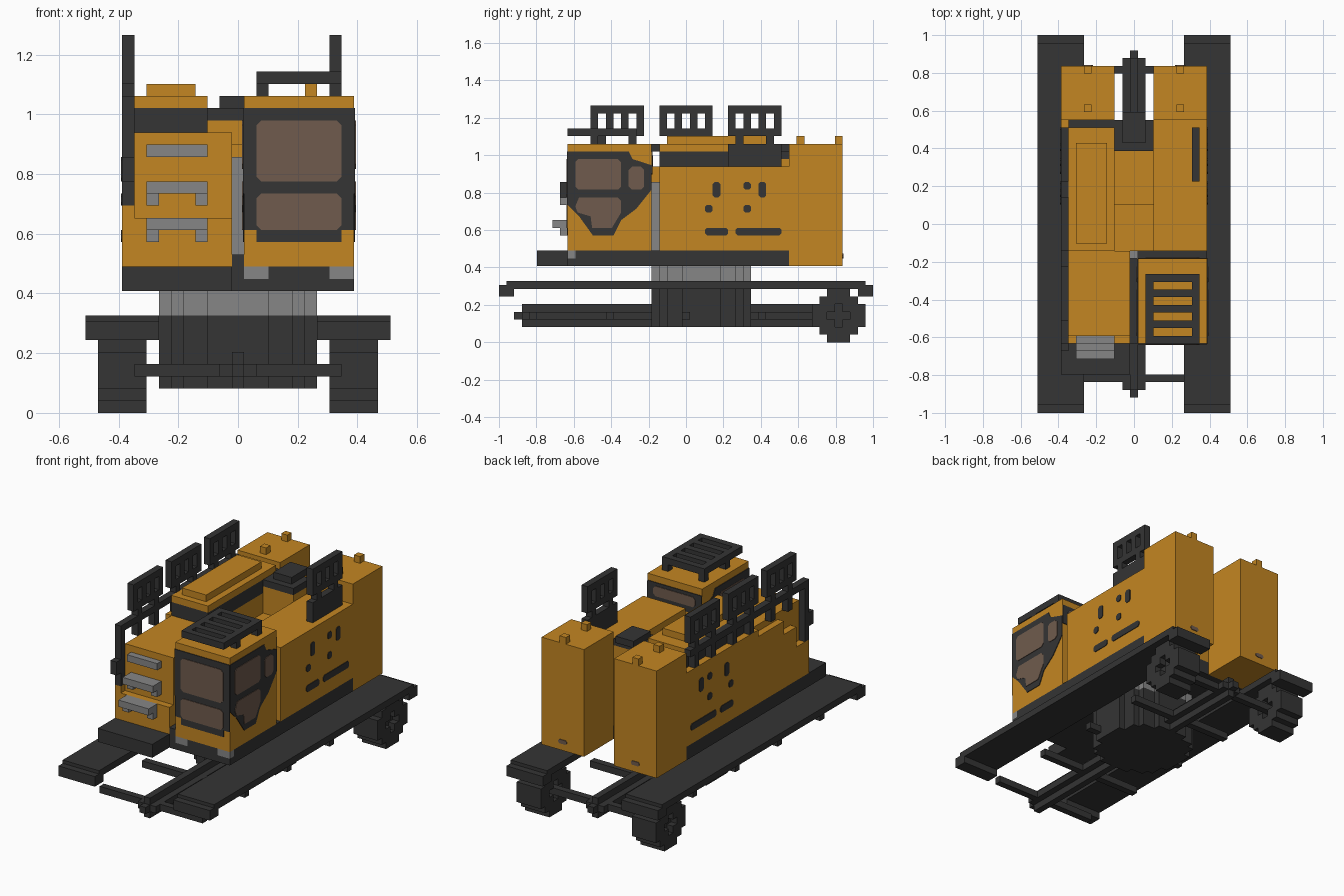
import bpy, bmesh, math
from mathutils import Vector

if "Cube" in bpy.data.objects:
    bpy.data.objects.remove(bpy.data.objects["Cube"], do_unlink=True)

# Everything is laid out on a grid of small cubes
UNIT = 2 / 49
MIDDLE = Vector((12.5, 24.5, 0))
WIDTH = 25


def material(name, red, green, blue):
    mat = bpy.data.materials.new(name)
    mat.use_nodes = True
    colour = (red, green, blue, 1)
    mat.diffuse_color = colour
    mat.node_tree.nodes["Principled BSDF"].inputs["Base Color"].default_value = colour
    return mat


ochre = material("ochre_paint", .55, .24, .016)
charcoal = material("charcoal_metal", .035, .035, .035)
grey = material("grey_metal", .24, .24, .24)
glass = material("brown_glass", .16, .105, .075)


def finish(name, mat, bm):
    bmesh.ops.recalc_face_normals(bm, faces=bm.faces)
    for vert in bm.verts:
        vert.co = (vert.co - MIDDLE) * UNIT
    mesh = bpy.data.meshes.new(name)
    bm.to_mesh(mesh)
    bm.free()
    mesh.materials.append(mat)
    obj = bpy.data.objects.new(name, mesh)
    bpy.context.scene.collection.objects.link(obj)
    return obj


def add_block(bm, xs, ys, zs):
    lo, hi = [Vector(corner) for corner in zip(xs, ys, zs)]
    cube = bmesh.ops.create_cube(bm, size=1)
    for vert in cube["verts"]:
        vert.co = (lo + hi) / 2 + vert.co * (hi - lo)


def flip(xs):
    return (WIDTH - xs[1], WIDTH - xs[0])


def box(name, mat, xs, ys, zs):
    bm = bmesh.new()
    add_block(bm, xs, ys, zs)
    return finish(name, mat, bm)


def pair(name, mat, xs, ys, zs):
    box("left_" + name, mat, flip(xs), ys, zs)
    box("right_" + name, mat, xs, ys, zs)


def plate(name, mat, axis, start, depth, points):
    """Thin panel lying across the x or y axis."""
    bm = bmesh.new()
    coords = [(start, a, b) if axis == "x" else (a, start, b) for a, b in points]
    face = bm.faces.new([bm.verts.new(co) for co in coords])
    grown = bmesh.ops.extrude_face_region(bm, geom=[face])["geom"]
    shift = Vector((depth, 0, 0)) if axis == "x" else Vector((0, depth, 0))
    for item in grown:
        if isinstance(item, bmesh.types.BMVert):
            item.co += shift
    return finish(name, mat, bm)


def rounded(a, b, c, d, cut=.4):
    """Rectangle outline with clipped corners."""
    return [(a + cut, c), (b - cut, c), (b, c + cut), (b, d - cut),
            (b - cut, d), (a + cut, d), (a, d - cut), (a, c + cut)]


def half_chord(radius, offset):
    return math.floor(math.sqrt(radius ** 2 - offset ** 2)) + .5


def stepped_drum(name, mat, centre, radius, zs):
    bm = bmesh.new()
    reach = int(radius)
    for row in range(-reach, reach + 1):
        half = half_chord(radius, row)
        y = centre[1] + row
        add_block(bm, (centre[0] - half, centre[0] + half), (y - .5, y + .5), zs)
    return finish(name, mat, bm)


def wheel(name, xs):
    """Blocky wheel with a cross-shaped recess in each side."""
    bm = bmesh.new()
    for u in range(-3, 4):
        for v in range(-3, 4):
            if abs(u) < half_chord(3.5, v):
                inset = 1 if abs(u) + abs(v) <= 1 else 0
                add_block(bm, (xs[0] + inset, xs[1] - inset), (u + 44, u + 45), (v + 3, v + 4))
    return finish(name, charcoal, bm)


# Undercarriage
pair("track_deck", charcoal, (0, 6), (1, 48), (7, 8))
for end, ys in (("front", (0, 2)), ("rear", (47, 49))):
    pair(end + "_track_lip", charcoal, (0, 6), ys, (6, 7.5))
wheel("right_wheel", (1, 5))
wheel("left_wheel", (20, 24))
for step in range(5):
    y = 4 + step * 10
    box("cross_bar", charcoal, (4, 21), (y, y + 1), (3, 4))
box("spine_core", charcoal, (12, 13), (2, 47), (3, 4))
box("spine_web", charcoal, (12, 13), (3, 46), (2, 5))
box("spine_flange", charcoal, (11, 14), (3, 46), (3, 4))
stepped_drum("pedestal", charcoal, (12.5, 26.5), 6.5, (2, 8))
stepped_drum("slew_ring", grey, (12.5, 26.5), 6.5, (8, 10))

# Body platform
box("platform", charcoal, (3, 22), (10, 38), (10, 12))
box("entry_deck", charcoal, (3, 12), (5, 10), (10, 12))
box("deck_divider", charcoal, (12, 13), (9, 20), (10, 13))
box("cab_sill", charcoal, (13, 22), (9, 10), (10, 11))
box("cab_sill_centre", charcoal, (15, 20), (9, 10), (11, 12))
box("inner_lamp", grey, (13, 15), (9, 10), (11, 12))
box("outer_lamp", grey, (20, 22), (9, 10), (11, 12))

# Machinery housing
box("stair_base", ochre, (3, 12), (9, 12), (12, 16))
box("stair_edge", ochre, (3, 4), (9, 12), (16, 17))
box("stair_tower", ochre, (4, 12), (10, 21), (12, 23))
box("stair_shoulder", ochre, (3, 4), (12, 15), (12, 20))
box("stair_side", ochre, (3, 4), (15, 21), (12, 22))
pair("housing", ochre, (3, 10), (21, 38), (12, 23))
box("housing_middle", ochre, (10, 15), (21, 27), (12, 22))
box("well_floor", ochre, (10, 15), (27, 34), (12, 20))
box("well_back", ochre, (10, 15), (34, 38), (12, 24))
box("gap_bracket", grey, (12, 13), (20, 21), (12, 21))
box("winch", charcoal, (10, 15), (34, 38), (24, 25))
box("winch_top", charcoal, (11, 14), (35, 39), (25, 26))
box("hood_vent", charcoal, (4, 10), (21, 38), (23, 25))
box("hood_lid", ochre, (4, 10), (21, 37), (25, 26))
box("hood_ridge", ochre, (5, 9), (22, 35), (26, 27))

# Entry steps
for number, (y, z) in enumerate(((7, 15), (8, 18), (9, 21))):
    box("step_tread", grey, (5, 10), (y, y + 2), (z, z + 1))
    if number < 2:
        for x in (5, 9):
            box("step_leg", grey, (x, x + 1), (y + 1, y + 2), (z - 1, z))

# Rear tanks
pair("rear_tank", ochre, (3, 10), (38, 45), (10, 26))
for y in (39, 44):
    pair("tank_lug", ochre, (6, 7), (y, y + 1), (26, 27))
for x in (6.5, 18.5):
    plate("tank_badge", glass, "y", 45, .1, rounded(x - .7, x + .7, 11, 11.6, .2))

# Side slots and ports on both flanks
ports = ((28, 29, 19, 21), (34, 35, 19, 21), (32, 33, 20, 21), (27, 28, 17, 18),
         (32, 33, 17, 18), (27, 30, 14, 15), (31, 37, 14, 15))
for port in ports:
    plate("left_port", charcoal, "x", 22, .1, rounded(*port, cut=.25))
    plate("right_port", charcoal, "x", 3, -.1, rounded(*port, cut=.25))

# Cab
box("cab_shell", ochre, (13, 22), (9, 20), (12, 26))
front_frame = [(13, 15), (14, 15), (14, 14), (21, 14), (21, 15), (22, 15), (22, 25), (13, 25)]
plate("cab_front_frame", charcoal, "y", 9, -.1, front_frame)
plate("windscreen", glass, "y", 8.9, -.08, rounded(14, 21, 19, 24))
plate("lower_windscreen", glass, "y", 8.9, -.08, rounded(14, 21, 15, 18))
side_frame = [(9, 25), (17, 25), (17.5, 24), (20, 23.2), (20, 20), (18, 17.5), (16, 16),
              (15, 14), (12.3, 14), (10.5, 16.5), (9, 18)]
low_window = [(10, 17.8), (10.5, 19), (15.5, 19), (16, 18.5), (16, 17), (14.8, 15),
              (12.2, 15), (12, 16.5), (10.3, 17)]
for side, x, out in (("outer", 22, 1), ("inner", 13, -1)):
    plate(side + "_cab_frame", charcoal, "x", x, out * .1, side_frame)
    panes = (rounded(10, 16, 20, 24), rounded(17, 19, 20, 23), low_window)
    for pane in panes:
        plate(side + "_cab_window", glass, "x", x + out * .1, out * .08, pane)
plate("cab_rear_frame", charcoal, "y", 20, .1, rounded(13, 22, 22, 25, .1))
plate("cab_rear_window", glass, "y", 20.1, .08, rounded(14, 21, 23, 24.5))

# Roof rack
pair_sides = ((14, 15), (20, 21))
for xs in pair_sides:
    box("rack_side", charcoal, xs, (9, 18), (27, 28))
    for ys in ((12, 13), (17, 18)):
        box("rack_foot", charcoal, xs, ys, (26, 27))
for y in range(9, 18, 2):
    box("rack_slat", charcoal, (15, 20), (y, y + 1), (27, 28))


# Railing guards
def guard(name, x, y):
    xs = (x, x + 1)
    for z in (27, 30):
        box(name + "_rail", charcoal, xs, (y, y + 7), (z, z + 1))
    for post in range(y, y + 7, 2):
        box(name + "_post", charcoal, xs, (post, post + 1), (28, 30))
    for stem in (y + 1, y + 5):
        box(name + "_stem", charcoal, xs, (stem, stem + 1), (23, 27))


for y in (12, 21, 30):
    guard("right_guard", 3, y)
guard("left_guard", 20, 30)
box("left_guard_base", charcoal, (20, 21), (30, 37), (23, 26))
box("handrail", charcoal, (3, 4), (9, 37), (25, 26))
box("handrail_post", charcoal, (3, 4), (9, 10), (17, 25))
box("handrail_grip", charcoal, (3, 4), (8, 9), (19, 21))
